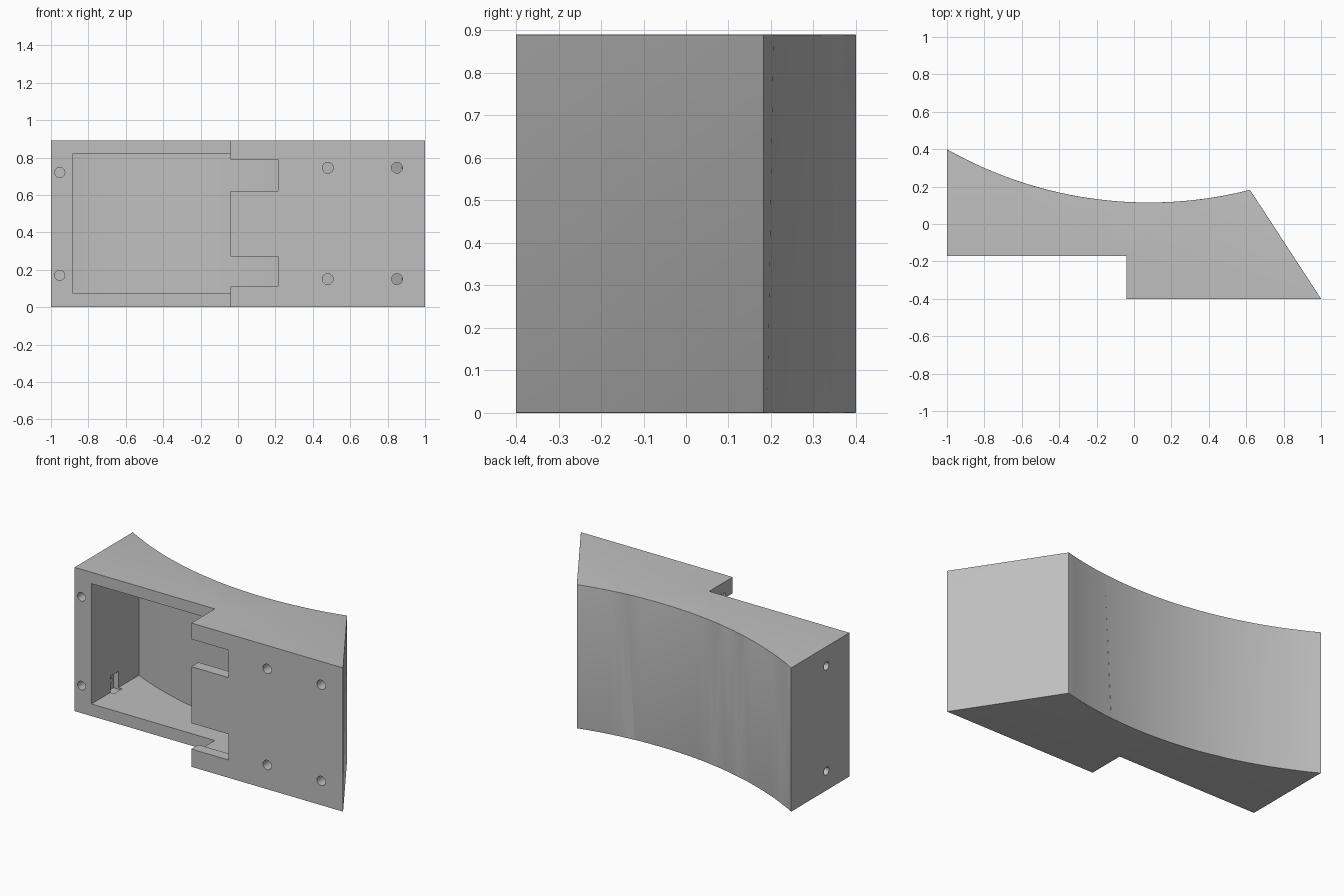
import bpy, bmesh, math
from mathutils import Matrix, Vector

cube = bpy.data.objects.get("Cube")
if cube:
    bpy.data.objects.remove(cube, do_unlink=True)

HEIGHT = 0.89
RADIUS = 2.19          # concave back
CENTRE_X = 0.08
BACK_LOW = 0.115

grey = bpy.data.materials.new("plain grey")
grey.use_nodes = True
colour = (0.52, 0.52, 0.52, 1)
grey.diffuse_color = colour
grey.node_tree.nodes["Principled BSDF"].inputs["Base Color"].default_value = colour


def arc(x0, x1, inset, steps):
    """Points along the concave back, moved inward by inset."""
    r = RADIUS + inset
    pts = []
    for i in range(steps + 1):
        x = x0 + (x1 - x0) * i / steps
        pts.append((x, BACK_LOW + RADIUS - math.sqrt(r * r - (x - CENTRE_X) ** 2)))
    return pts


def make_object(name, bm):
    bmesh.ops.recalc_face_normals(bm, faces=bm.faces)
    mesh = bpy.data.meshes.new(name)
    bm.to_mesh(mesh)
    bm.free()
    mesh.materials.append(grey)
    obj = bpy.data.objects.new(name, mesh)
    bpy.context.collection.objects.link(obj)
    return obj


def prism(profile, z0, z1):
    bm = bmesh.new()
    face = bm.faces.new([bm.verts.new((x, y, z0)) for x, y in profile])
    top = bmesh.ops.extrude_face_region(bm, geom=[face])["geom"]
    bmesh.ops.translate(bm, vec=(0, 0, z1 - z0),
                        verts=[g for g in top if isinstance(g, bmesh.types.BMVert)])
    return bm


def box(name, x0, x1, y0, y1, z0, z1):
    return make_object(name, prism([(x0, y0), (x1, y0), (x1, y1), (x0, y1)], z0, z1))


def drill(name, location, radius, depth, axis):
    bm = bmesh.new()
    turn = Vector((0, 0, 1)).rotation_difference(Vector(axis)).to_matrix().to_4x4()
    bmesh.ops.create_cone(bm, cap_ends=True, segments=24, radius1=radius,
                          radius2=radius, depth=depth,
                          matrix=Matrix.Translation(location) @ turn)
    return make_object(name, bm)


def cut(target, cutter):
    mod = target.modifiers.new("cut", "BOOLEAN")
    mod.operation = "DIFFERENCE"
    mod.solver = "EXACT"
    mod.object = cutter
    bpy.context.view_layer.objects.active = target
    bpy.ops.object.modifier_apply(modifier=mod.name)
    bpy.data.objects.remove(cutter, do_unlink=True)


# Outer shell: stepped front, concave back, slanted right end
back = arc(-1, 0.62, 0, 32)
ridge = back[-1]
tip = (1, -0.4)
bm = prism(back + [tip, (-0.04, -0.4), (-0.04, -0.17), (-1, -0.17)], 0, HEIGHT)
bm.verts.ensure_lookup_table()
outer = {(round(x, 4), round(y, 4)) for x, y in back + [tip]}


def key(v):
    return (round(v.co.x, 4), round(v.co.y, 4))


# Rounded rims of the back and slanted end, and the ridge between them
ridge_key = (round(ridge[0], 4), round(ridge[1], 4))
rims = []
for e in bm.edges:
    a, b = e.verts
    if abs(a.co.z - b.co.z) < 0.001:
        if key(a) in outer and key(b) in outer:
            rims.append(e)
    elif key(a) == ridge_key:
        rims.append(e)
bmesh.ops.bevel(bm, geom=rims, offset=0.03, offset_type="OFFSET", segments=5,
                profile=0.5, affect="EDGES", clamp_overlap=True)
shell = make_object("shell", bm)

# Hollow interior, open at the front left and running behind the thick front
inner = [(-0.885, -0.33), (0.89, -0.33)] + arc(-0.885, 0.59, 0.04, 28)[::-1]
cut(shell, make_object("cavity_cutter", prism(inner, 0.075, 0.82)))

# Notches in the front plate
for z0, z1 in ((0.11, 0.27), (0.62, 0.79)):
    cut(shell, box("notch_cutter", -0.1, 0.215, -0.5, -0.3, z0, z1))

# Screw holes through the front plate
for x in (0.48, 0.85):
    for z in (0.15, 0.745):
        cut(shell, drill("front_hole_cutter", (x, -0.38, z), 0.029, 0.14, (0, 1, 0)))

# Blind holes in the left rim
for z in (0.17, 0.72):
    cut(shell, drill("rim_hole_cutter", (-0.953, -0.12, z), 0.027, 0.2, (0, 1, 0)))

# End holes with nut recesses on the inside
for z in (0.12, 0.77):
    cut(shell, drill("end_hole_cutter", (-0.95, 0.055, z), 0.025, 0.2, (1, 0, 0)))
    cut(shell, box("nut_cutter", -0.92, -0.86, 0.015, 0.095, z - 0.055, z + 0.055))

bpy.ops.object.select_all(action="DESELECT")
shell.select_set(True)
bpy.context.view_layer.objects.active = shell
bpy.ops.object.shade_smooth_by_angle(angle=math.radians(30))
